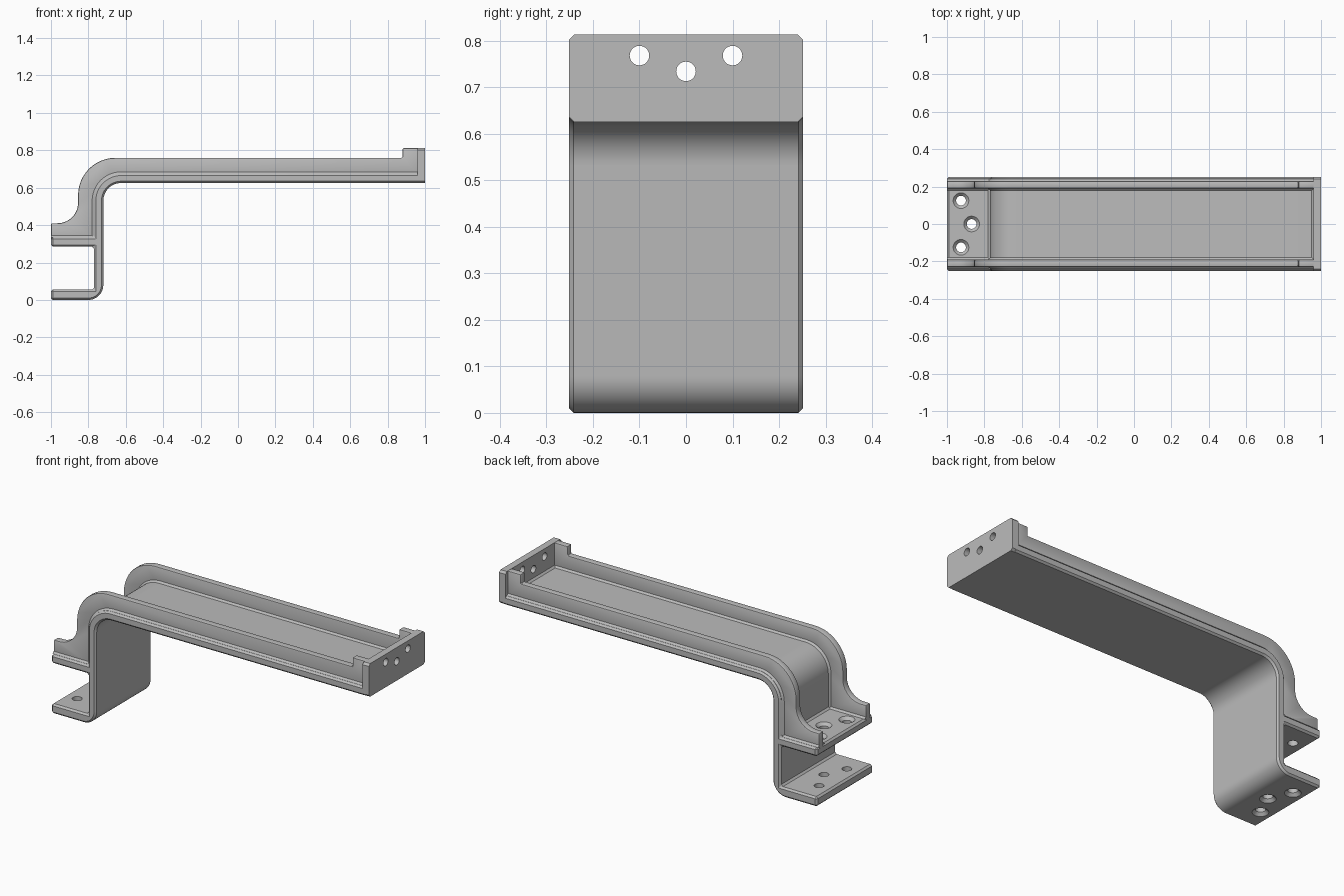
import bpy, bmesh, math

cube = bpy.data.objects.get("Cube")
if cube:
    bpy.data.objects.remove(cube, do_unlink=True)

grey = bpy.data.materials.new("plain grey")
grey.use_nodes = True
grey.diffuse_color = (0.5, 0.5, 0.5, 1)
grey.node_tree.nodes["Principled BSDF"].inputs["Base Color"].default_value = (0.5, 0.5, 0.5, 1)

HALF = 0.252                        # half width of the bracket
WALL_IN, WALL_OUT = 0.19, 0.23      # side wall faces
EDGE = 0.01                         # chamfer and fillet size
BEND = (-0.625, 0.53)               # centre of the upper bend


def arc(centre, r, start, end, n=12):
    angles = [math.radians(start + (end - start) * i / n) for i in range(n + 1)]
    return [(centre[0] + r * math.cos(a), centre[1] + r * math.sin(a)) for a in angles]


def upper_surface(d, end):
    """Line along the shelf, up the bend and along the floor, offset by d."""
    return [(-1, 0.335 + d), (-0.77 - d, 0.335 + d),
            *arc(BEND, 0.145 + d, 180, 90), (end, 0.675 + d)]


def finish(name, bm):
    bmesh.ops.recalc_face_normals(bm, faces=bm.faces)
    mesh = bpy.data.meshes.new(name)
    bm.to_mesh(mesh)
    bm.free()
    mesh.materials.append(grey)
    obj = bpy.data.objects.new(name, mesh)
    bpy.context.collection.objects.link(obj)
    return obj


def loft(name, sections, bevel=0, segments=1):
    """Join equal cross-sections into a closed solid, bevelling sharp edges."""
    bm = bmesh.new()
    rings = [[bm.verts.new(p) for p in s] for s in sections]
    for a, b in zip(rings, rings[1:]):
        for i in range(len(a)):
            j = (i + 1) % len(a)
            bm.faces.new((a[i], a[j], b[j], b[i]))
    bm.faces.new(rings[0])
    bm.faces.new(rings[-1])
    bmesh.ops.recalc_face_normals(bm, faces=bm.faces)
    if bevel:
        sharp = [e for e in bm.edges if e.calc_face_angle(0) > 0.5]
        bmesh.ops.bevel(bm, geom=sharp, offset=bevel, segments=segments,
                        profile=0.5, affect='EDGES', clamp_overlap=True)
    return finish(name, bm)


def along_y(name, profile, y0, y1, bevel, segments=1):
    return loft(name, [[(x, y, z) for x, z in profile] for y in (y0, y1)], bevel, segments)


def ring(x, y, z, r, n=32):
    return [(x + r * math.cos(2 * math.pi * i / n),
             y + r * math.sin(2 * math.pi * i / n), z) for i in range(n)]


def cut(target, cutter):
    mod = target.modifiers.new("hole", 'BOOLEAN')
    mod.operation, mod.solver, mod.object = 'DIFFERENCE', 'EXACT', cutter
    bpy.context.view_layer.objects.active = target
    bpy.ops.object.modifier_apply(modifier=mod.name)
    bpy.data.objects.remove(cutter, do_unlink=True)


# Bent plate with lower foot, upright, shelf and long floor
plate_profile = [(-1, 0), *arc((-0.8, 0.08), 0.08, -90, 0),
                 *arc(BEND, 0.095, 180, 90), (0.985, 0.625),
                 *reversed(upper_surface(0, 0.985)),
                 (-1, 0.285), (-0.77, 0.285), (-0.77, 0.055), (-1, 0.055)]
plate = along_y("bent_plate", plate_profile, -HALF, HALF, EDGE)

# Countersunk screw holes, opening upward on the shelf and downward on the foot
for x, y in ((-0.925, 0.125), (-0.925, -0.125), (-0.868, 0)):
    for face, way in ((0.335, 1), (0, -1)):
        steps = ((0.02, 0.062), (-0.016, 0.026), (-0.08, 0.026))
        cut(plate, loft("hole_cutter",
                        [ring(x, y, face + way * h, r) for h, r in steps]))

# End wall with chamfered corners and three round holes
c = 0.012
corners = []
for sy, sz in ((1, 1), (-1, 1), (-1, -1), (1, -1)):
    pair = [(sy * HALF, 0.719 + sz * (0.094 - c)), (sy * (HALF - c), 0.719 + sz * 0.094)]
    corners += pair if sy == sz else pair[::-1]
end_wall = loft("end_wall", [[(x, y, z) for y, z in corners] for x in (0.96, 1)])
for y, z in ((-0.1, 0.768), (0.1, 0.768), (0, 0.734)):
    circle = ring(y, z, 0, 0.021)
    cut(end_wall, loft("hole_cutter", [[(x, a, b) for a, b, _ in circle] for x in (0.9, 1.1)]))

# Side walls following the bend, with a raised stop at the far end
wall_profile = [*upper_surface(-0.025, 0.98), (0.98, 0.812), (0.88, 0.812), (0.88, 0.76),
                *arc((-0.655, 0.56), 0.2, 90, 180),
                *arc((-0.965, 0.52), 0.11, 0, -90), (-1, 0.41)]
for side, label in ((1, "left"), (-1, "right")):
    along_y(label + "_side_wall", wall_profile, side * WALL_IN, side * WALL_OUT, 0.007, 2)
    # Fillets where the wall meets the plate
    for y, way, place in ((WALL_IN, -1, "inner"), (WALL_OUT, 1, "outer")):
        sections = []
        for (x0, z0), (x1, z1) in zip(upper_surface(0, 0.965), upper_surface(EDGE, 0.965)):
            sections.append([(x0, side * (y + way * EDGE), z0), (x1, side * y, z1),
                             (x0, side * (y - way * 0.002), z0)])
        loft(f"{label}_{place}_fillet", sections)

# Fillet between floor and end wall
along_y("end_fillet", [(0.95, 0.675), (0.962, 0.687), (0.962, 0.673)], -WALL_IN, WALL_IN, 0)

# Smooth curved faces, keep sharp edges
for obj in bpy.context.scene.objects:
    obj.select_set(obj.type == 'MESH')
bpy.ops.object.shade_smooth_by_angle(angle=math.radians(30))
